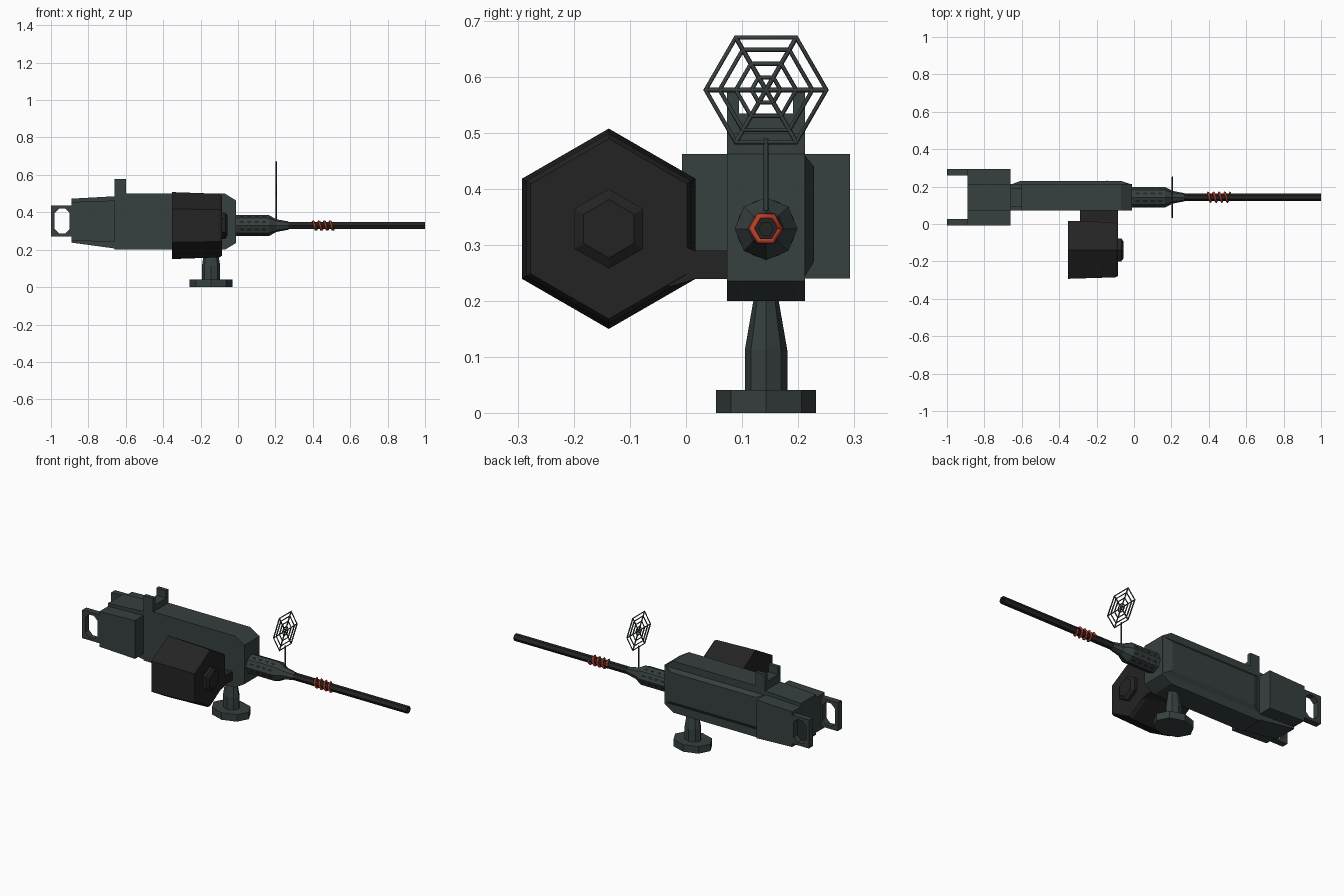
import bpy, bmesh, math
from mathutils import Vector

if "Cube" in bpy.data.objects:
    bpy.data.objects.remove(bpy.data.objects["Cube"])

YC, ZC = 0.143, 0.329          # gun axis


def material(name, rgb):
    m = bpy.data.materials.new(name)
    m.diffuse_color = (*rgb, 1)
    m.use_nodes = True
    m.node_tree.nodes["Principled BSDF"].inputs["Base Color"].default_value = m.diffuse_color
    return m


GREY = material("gunmetal grey", (0.038, 0.050, 0.050))
BLACK = material("soft black", (0.017, 0.017, 0.017))
RED = material("coil red", (0.48, 0.045, 0.02))


def finish(name, bm, mat):
    bmesh.ops.recalc_face_normals(bm, faces=bm.faces[:])
    me = bpy.data.meshes.new(name)
    bm.to_mesh(me)
    bm.free()
    me.materials.append(mat)
    ob = bpy.data.objects.new(name, me)
    bpy.context.collection.objects.link(ob)
    return ob


def skin(bm, rings, wrap=False):
    """Join equal rings of points; cap the ends unless the rings wrap round."""
    vs = [[bm.verts.new(p) for p in r] for r in rings]
    n = len(vs[0])
    pairs = list(zip(vs, vs[1:])) + ([(vs[-1], vs[0])] if wrap else [])
    for a, b in pairs:
        for i in range(n):
            bm.faces.new((a[i], a[(i + 1) % n], b[(i + 1) % n], b[i]))
    if not wrap:
        bm.faces.new(vs[0])
        bm.faces.new(vs[-1])


def loft(name, rings, mat, wrap=False):
    bm = bmesh.new()
    skin(bm, rings, wrap)
    return finish(name, bm, mat)


def rect_x(x, y0, y1, z0, z1):
    return [(x, y0, z0), (x, y1, z0), (x, y1, z1), (x, y0, z1)]


def rect_y(y, x0, x1, z0, z1):
    return [(x0, y, z0), (x1, y, z0), (x1, y, z1), (x0, y, z1)]


def ring_x(x, r, n, phase, y=YC, z=ZC):
    return [(x, y + r * math.cos(phase + i * math.tau / n),
             z + r * math.sin(phase + i * math.tau / n)) for i in range(n)]


def ring_z(z, rx, ry, n=8):
    return [(-0.144 + rx * math.cos(i * math.tau / n),
             YC + ry * math.sin(i * math.tau / n), z) for i in range(n)]


def prism_y(name, profile, y0, y1, mat):
    return loft(name, [[(x, y, z) for x, z in profile] for y in (y0, y1)], mat)


def tubes(name, paths, radius, mat):
    """Four-sided tubes along (points, closed) paths, turned into a mesh."""
    cu = bpy.data.curves.new(name, 'CURVE')
    cu.dimensions = '3D'
    cu.bevel_depth, cu.bevel_resolution, cu.use_fill_caps = radius, 0, True
    for pts, closed in paths:
        sp = cu.splines.new('POLY')
        sp.points.add(len(pts) - 1)
        for q, p in zip(sp.points, pts):
            q.co = (*p, 1)
        sp.use_cyclic_u = closed
    tmp = bpy.data.objects.new(name + "_path", cu)
    bpy.context.collection.objects.link(tmp)
    dg = bpy.context.evaluated_depsgraph_get()
    me = bpy.data.meshes.new_from_object(tmp.evaluated_get(dg))
    bpy.data.objects.remove(tmp)
    me.materials.clear()
    me.materials.append(mat)
    bpy.context.collection.objects.link(bpy.data.objects.new(name, me))


# Main receiver with clipped front corners, and its raised side panel
prism_y("receiver", [(-0.66, 0.2), (-0.07, 0.2), (-0.01, 0.236), (-0.01, 0.463),
                     (-0.07, 0.5), (-0.66, 0.5)], 0.073, 0.213, GREY)
loft("side_panel", [rect_y(0.21, -0.66, -0.01, 0.24, 0.463),
                    rect_y(0.229, -0.61, -0.065, 0.27, 0.44)], GREY)

# Rear housing: tall tapering core and a wide cross block
loft("rear_core", [rect_x(-0.89, 0.073, 0.213, 0.238, 0.473),
                   rect_x(-0.655, 0.073, 0.213, 0.206, 0.486)], GREY)
loft("rear_block", [rect_x(-0.89, -0.007, 0.293, 0.25, 0.455),
                    rect_x(-0.66, -0.007, 0.293, 0.24, 0.463)], GREY)


# Two rear grip frames with clipped holes
def clipped(x0, x1, z0, z1, c, y):
    return [(x0 + c, y, z0), (x1 - c, y, z0), (x1, y, z0 + c), (x1, y, z1 - c),
            (x1 - c, y, z1), (x0 + c, y, z1), (x0, y, z1 - c), (x0, y, z0 + c)]


for side, s in (("right", -1), ("left", 1)):
    ya, yb = YC + s * 0.15, YC + s * 0.115
    outer = (-1.0, -0.88, 0.27, 0.436, 0.002)
    hole = (-0.98, -0.9, 0.286, 0.42, 0.024)
    loft("grip_frame_" + side, [clipped(*outer, ya), clipped(*outer, yb),
                                clipped(*hole, yb), clipped(*hole, ya)], GREY, True)

# Notched rear sight
notch = [(0.073, 0.49), (0.213, 0.49), (0.213, 0.579), (0.191, 0.579),
         (0.191, 0.535), (0.095, 0.535), (0.095, 0.579), (0.073, 0.579)]
loft("rear_sight", [[(x, y, z) for y, z in notch] for x in (-0.66, -0.598)], GREY)

# Barrel shroud with taper, and its dark vent slots
up = math.pi / 2
loft("barrel_shroud", [ring_x(x, r, 8, up) for x, r in
                       ((-0.02, 0.056), (0.165, 0.056), (0.205, 0.034),
                        (0.27, 0.022))], GREY)
bm = bmesh.new()
for k in range(8):
    a = (k + 0.5) * math.tau / 8
    out = Vector((0, math.cos(a), math.sin(a)))
    tan = Vector((0, -math.sin(a), math.cos(a)))
    for x in (0.02, 0.06, 0.10, 0.14):
        rings = []
        for d in (0.0505, 0.0525):
            c = Vector((x, YC, ZC)) + out * d
            rings.append([c + Vector((u * 0.011, 0, 0)) + tan * v * 0.006
                          for u, v in ((-1, -1), (1, -1), (1, 1), (-1, 1))])
        skin(bm, rings)
finish("vent_slots", bm, BLACK)

# Hexagonal barrel with hollow muzzle
loft("barrel", [ring_x(x, r, 6, 0) for x, r in
                ((0.2, 0.021), (1.0, 0.021), (1.0, 0.013), (0.95, 0.013))], BLACK)

# Red coil around the barrel
turns = 4
tubes("barrel_coil", [([(0.395 + 0.12 * i / (6 * turns),
                         YC + 0.025 * math.cos(i * math.tau / 6),
                         ZC + 0.025 * math.sin(i * math.tau / 6))
                        for i in range(6 * turns + 1)], False)], 0.0065, RED)

# Web-shaped front sight: rings, spokes and post
XS, ZS = 0.205, 0.577
paths = [(ring_x(XS, r, 6, 0, YC, ZS), True) for r in (0.108, 0.083, 0.054, 0.026)]
rim = ring_x(XS, 0.108, 6, 0, YC, ZS)
paths += [([rim[i], rim[i + 3]], False) for i in range(3)]
paths.append(([(XS, YC, 0.3), (XS, YC, 0.49)], False))
tubes("front_sight", paths, 0.0042, GREY)

# Hexagonal ammunition drum, its front boss and the feed arm
MY, MZ = -0.138, 0.329
loft("drum", [ring_x(x, r, 6, up, MY, MZ) for x, r in
              ((-0.353, 0.179), (-0.1, 0.17), (-0.085, 0.161))], BLACK)
loft("drum_boss", [ring_x(x, r, 6, up, MY, MZ) for x, r in
                   ((-0.09, 0.071), (-0.068, 0.071), (-0.056, 0.052))], BLACK)
loft("feed_arm", [rect_y(-0.03, -0.29, -0.086, 0.225, 0.31),
                  rect_y(0.015, -0.29, -0.086, 0.239, 0.29),
                  rect_y(0.08, -0.29, -0.086, 0.239, 0.29)], BLACK)

# Pedestal: post and foot, both oval octagons
loft("post", [ring_z(z, rx, ry) for z, rx, ry in
              ((0.03, 0.049, 0.038), (0.112, 0.049, 0.038), (0.21, 0.034, 0.021))], GREY)
loft("foot", [ring_z(z, 0.114, 0.089) for z in (0.0, 0.041)], GREY)
